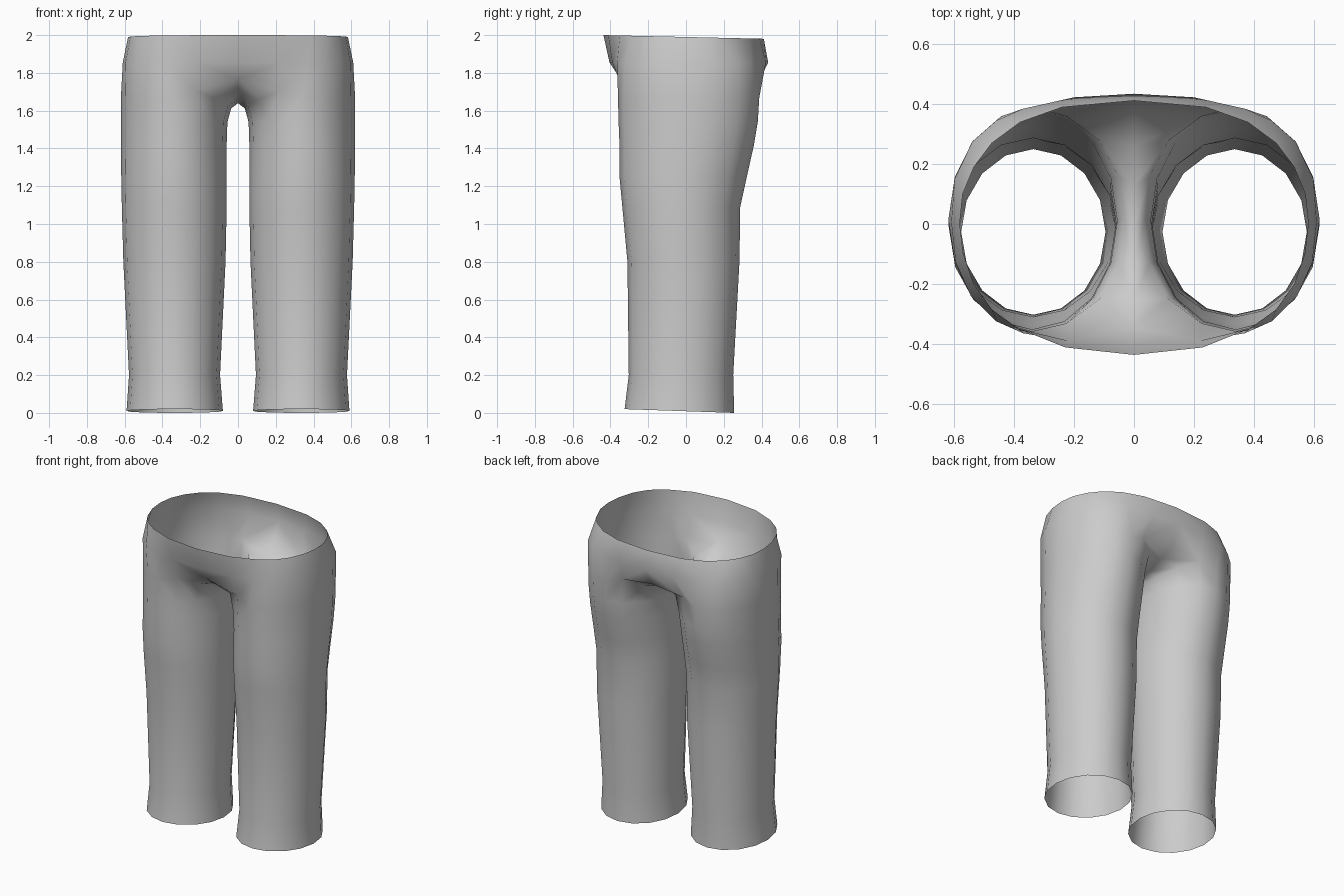
import bpy, bmesh, math

if "Cube" in bpy.data.objects:
    bpy.data.objects.remove(bpy.data.objects["Cube"])

N = 16  # sides of each leg
bm = bmesh.new()


def ring(xi, xo, yf, yb, z_of):
    """Elliptical leg ring; index 0 faces outward (+x), z_of(k, sin) gives height."""
    out = []
    for k in range(N):
        a = 2 * math.pi * k / N
        c, s = math.cos(a), math.sin(a)
        out.append(bm.verts.new(((xi + xo) / 2 + (xo - xi) / 2 * c,
                                 (yf + yb) / 2 + (yb - yf) / 2 * s, z_of(k, s))))
    return out


def bridge(low, high, closed=False):
    n = len(low)
    for i in range(n if closed else n - 1):
        j = (i + 1) % n
        bm.faces.new((low[i], low[j], high[j], high[i]))


# Leg tube: height, inner x, outer x, front y, back y
rows = [
    (0.01, 0.08, 0.59, -0.325, 0.255),
    (0.20, 0.095, 0.577, -0.303, 0.25),
    (0.80, 0.066, 0.607, -0.31, 0.283),
    (1.09, 0.06, 0.615, -0.337, 0.287),
    (1.25, 0.06, 0.618, -0.352, 0.322),
    (1.42, 0.06, 0.62, -0.352, 0.36),
    (1.54, 0.056, 0.62, -0.357, 0.38),
]
legs = []
for i, (z, xi, xo, yf, yb) in enumerate(rows):
    tilt = 0.01 if i == 0 else 0.0
    legs.append(ring(xi, xo, yf, yb, lambda k, s: z - tilt * s))

# Top leg ring, rising at the front and back, rounding into the crotch
inner = {8: (0.036, 1.612), 7: (0.052, 1.625), 6: (0.115, 1.66), 5: (0.225, 1.705)}
top = ring(0.05, 0.62, -0.36, 0.388, lambda k, s: 1.67)
for k, v in enumerate(top):
    m = min(k, N - k)
    if m in inner:
        v.co.x, v.co.z = inner[m]
legs.append(top)
for a, b in zip(legs, legs[1:]):
    bridge(a, b, True)

# Crotch seam along the centre line, front to back
seam = [bm.verts.new((0, y, z)) for y, z in [
    (-0.345, 1.765), (-0.25, 1.70), (-0.13, 1.656), (0.0, 1.64),
    (0.13, 1.65), (0.26, 1.685), (0.365, 1.735)]]
bridge([top[k] for k in range(5, 12)], seam[::-1])

# Hips and waist: half outlines from front centre to back centre
hip = [(0, -.405), (.22, -.39), (.37, -.365), (.46, -.325), (.545, -.24), (.595, -.13),
       (.61, .005), (.599, .15), (.54, .275), (.46, .345), (.37, .385), (.2, .423), (0, .435)]
waist = [(0, -.437), (.23, -.412), (.385, -.35), (.475, -.285), (.535, -.2), (.57, -.1),
         (.582, .0), (.572, .1), (.535, .19), (.475, .27), (.38, .34), (.24, .39), (0, .412)]
base = [seam[0]] + [top[k % N] for k in range(-5, 6)] + [seam[-1]]
mid = [bm.verts.new((x, y, 1.855)) for x, y in hip]
rim = [bm.verts.new((x, y, 1.99 - 0.023 * y)) for x, y in waist]
bridge(base, mid)
bridge(mid, rim)

mesh = bpy.data.meshes.new("trousers")
bm.to_mesh(mesh)
bm.free()
for p in mesh.polygons:
    p.use_smooth = True
trousers = bpy.data.objects.new("trousers", mesh)
bpy.context.collection.objects.link(trousers)

# Mirror to the other leg, welding along the seam
mir = trousers.modifiers.new("mirror", 'MIRROR')
mir.use_clip = True
mir.merge_threshold = 0.001
